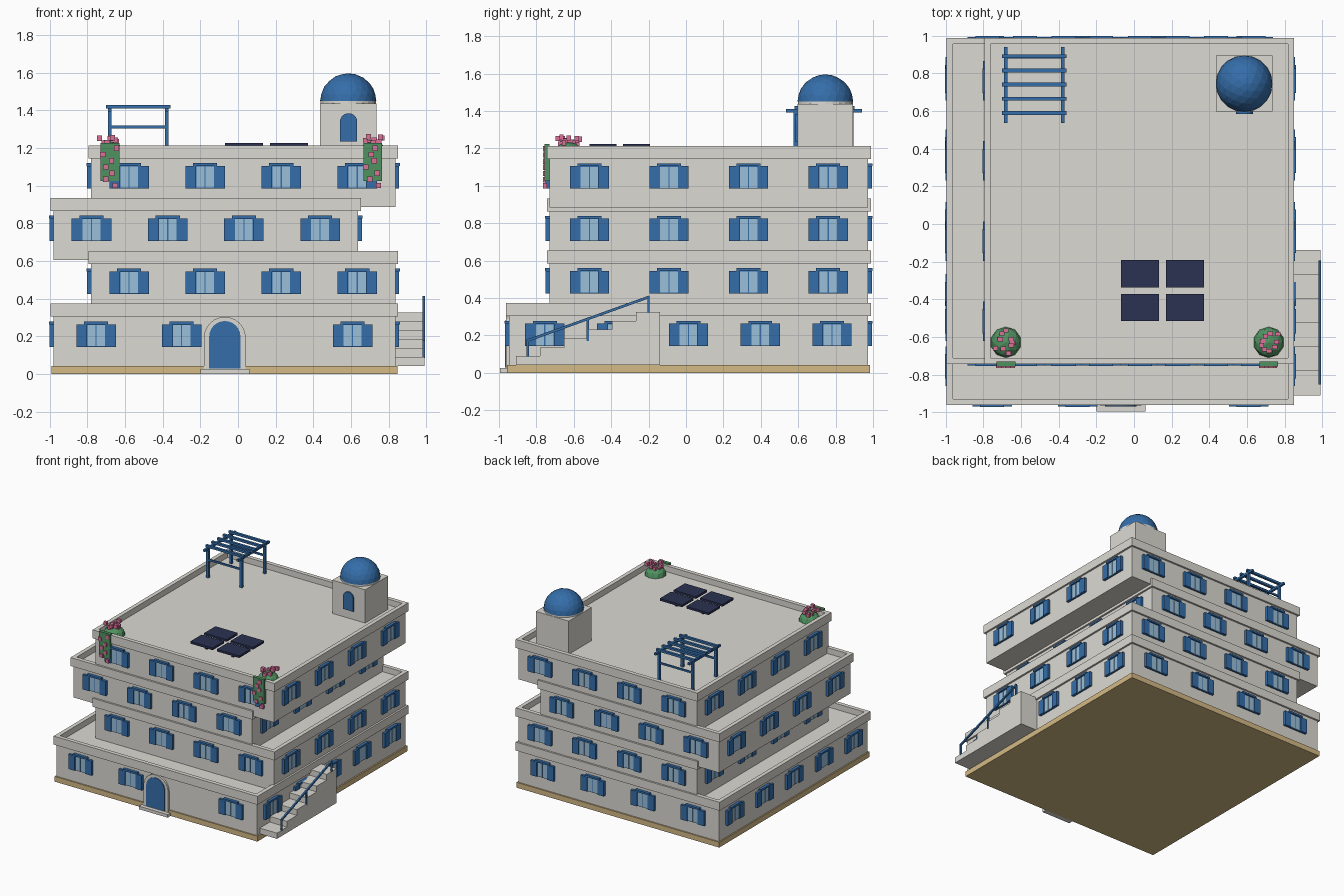
import bpy, bmesh, math, random
from mathutils import Matrix, Vector

if "Cube" in bpy.data.objects:
    bpy.data.objects.remove(bpy.data.objects["Cube"])

random.seed(4)


def material(name, r, g, b):
    m = bpy.data.materials.new(name)
    m.diffuse_color = (r, g, b, 1)
    m.use_nodes = True
    m.node_tree.nodes["Principled BSDF"].inputs["Base Color"].default_value = m.diffuse_color
    return m


WALL = material("plaster", 0.72, 0.70, 0.65)
SAND = material("sand_stone", 0.66, 0.49, 0.24)
BLUE = material("blue_paint", 0.035, 0.155, 0.40)
GLASS = material("pale_glass", 0.32, 0.52, 0.70)
PANEL = material("solar_navy", 0.024, 0.031, 0.085)
GREEN = material("leaf_green", 0.08, 0.29, 0.12)
PINK = material("blossom_pink", 0.72, 0.17, 0.33)


def finish(name, bm, mats):
    me = bpy.data.meshes.new(name)
    bm.to_mesh(me)
    bm.free()
    for m in mats:
        me.materials.append(m)
    ob = bpy.data.objects.new(name, me)
    bpy.context.collection.objects.link(ob)
    return ob


def add_box(bm, x0, x1, y0, y1, z0, z1, mi=0, frame=Matrix()):
    size = Matrix.Diagonal((x1 - x0, y1 - y0, z1 - z0, 1))
    mid = Matrix.Translation(((x0 + x1) / 2, (y0 + y1) / 2, (z0 + z1) / 2))
    verts = bmesh.ops.create_cube(bm, size=1, matrix=frame @ mid @ size)["verts"]
    for f in {f for v in verts for f in v.link_faces}:
        f.material_index = mi


def boxes(name, mat, *dims):
    bm = bmesh.new()
    for d in dims:
        add_box(bm, *d)
    return finish(name, bm, [mat])


def add_window(bm, frame):
    # local frame: x along the wall, -y outwards, z up from the sill
    add_box(bm, -0.05, 0.05, -0.010, 0.005, 0, 0.12, 0, frame)
    for s in (-1, 1):
        a, b = sorted((s * 0.003, s * 0.047))
        add_box(bm, a, b, -0.014, 0, 0.004, 0.117, 1, frame)
        a, b = sorted((s * 0.048, s * 0.105))
        add_box(bm, a, b, -0.021, 0, 0, 0.12, 0, frame)
    add_box(bm, -0.064, 0.064, -0.024, 0, 0.12, 0.135, 0, frame)


def arch(name, mat, cx, half, z0, spring, y0, y1):
    # arched slab from y0 (front) to y1
    bm = bmesh.new()
    pts = [(cx - half, z0), (cx + half, z0)]
    pts += [(cx + half * math.cos(a), spring + half * math.sin(a))
            for a in (math.pi * i / 12 for i in range(13))]
    face = bm.faces.new([bm.verts.new((x, y0, z)) for x, z in pts])
    ret = bmesh.ops.extrude_face_region(bm, geom=[face])
    new = [v for v in ret["geom"] if isinstance(v, bmesh.types.BMVert)]
    bmesh.ops.translate(bm, verts=new, vec=(0, y1 - y0, 0))
    bmesh.ops.recalc_face_normals(bm, faces=bm.faces)
    return finish(name, bm, [mat])


# Storeys: body, parapet ring and windows on all four walls
BACK = 0.973
storeys = [  # x0, x1, front y, bottom, side window count
    ("first", -0.98, 0.835, -0.947, 0.043, 5),
    ("second", -0.78, 0.835, -0.729, 0.325, 4),
    ("third", -0.98, 0.638, -0.729, 0.605, 4),
    ("fourth", -0.78, 0.835, -0.729, 0.885, 4),
]
for name, x0, x1, y0, z0, n_side in storeys:
    roof = 0.325 if name == "first" else z0 + 0.28
    boxes(name + "_storey", WALL, (x0, x1, y0, BACK, z0, roof))
    o, t, zb, zt = 0.015, 0.018, roof - 0.021, roof + 0.048
    boxes(name + "_parapet", WALL,
          (x0 - o, x1 + o, y0 - o, y0 + t, zb, zt),
          (x0 - o, x1 + o, BACK - t, BACK + o, zb, zt),
          (x0 - o, x0 + t, y0 + t, BACK - t, zb, zt),
          (x1 - t, x1 + o, y0 + t, BACK - t, zb, zt))
    bm = bmesh.new()
    sill = z0 + 0.1
    for i in range(4):
        x = x0 + (x1 - x0) * (i + 0.5) / 4
        if not (name == "first" and i == 2):
            add_window(bm, Matrix.Translation((x, y0, sill)))
        add_window(bm, Matrix.Translation((x, BACK, sill)) @ Matrix.Rotation(math.pi, 4, 'Z'))
    for i in range(n_side):
        y = y0 + (BACK - y0) * (i + 0.5) / n_side
        add_window(bm, Matrix.Translation((x1, y, sill)) @ Matrix.Rotation(math.pi / 2, 4, 'Z'))
        add_window(bm, Matrix.Translation((x0, y, sill)) @ Matrix.Rotation(-math.pi / 2, 4, 'Z'))
    finish(name + "_windows", bm, [BLUE, GLASS])

boxes("plinth", SAND, (-0.99, 0.846, -0.957, 0.984, 0, 0.043))

# Entrance
arch("door_surround", WALL, -0.07, 0.111, 0.025, 0.192, -0.963, -0.94)
arch("front_door", BLUE, -0.07, 0.083, 0.03, 0.198, -0.969, -0.95)
boxes("door_step", WALL, (-0.2, 0.06, -0.995, -0.94, 0, 0.025))

# Outside stair with handrail
RISE, GO = 0.047, 0.1285
boxes("outer_stair", WALL, *[(0.835, 0.99, -0.91 + i * GO, -0.91 + (i + 1) * GO,
                              0.043, 0.043 + (i + 1) * RISE) for i in range(6)])
bm = bmesh.new()
for y, za, zb in ((-0.846, 0.085, 0.175), (-0.525, 0.17, 0.29), (-0.2, 0.32, 0.405)):
    add_box(bm, 0.98, 0.993, y - 0.006, y + 0.006, za, zb)
a, b = Vector((0.9865, -0.85, 0.172)), Vector((0.9865, -0.195, 0.407))
rail = Matrix.Translation((a + b) / 2) @ Matrix.Rotation(math.atan2(b.z - a.z, b.y - a.y), 4, 'X')
h = (b - a).length / 2
add_box(bm, -0.0065, 0.0065, -h, h, -0.007, 0.007, 0, rail)
finish("handrail", bm, [BLUE])

# Domed roof room
CX, CY = 0.585, 0.745
boxes("roof_room", WALL, (CX - 0.149, CX + 0.149, CY - 0.149, CY + 0.149, 1.16, 1.437))
arch("roof_room_door", BLUE, CX + 0.002, 0.046, 1.234, 1.338, CY - 0.16, CY - 0.14)
bm = bmesh.new()
bmesh.ops.create_cone(bm, cap_ends=True, segments=24, radius1=0.147, radius2=0.147, depth=0.02,
                      matrix=Matrix.Translation((CX, CY, 1.446)))
finish("dome_drum", bm, [WALL])
bm = bmesh.new()
bmesh.ops.create_icosphere(bm, subdivisions=3, radius=0.15)
bmesh.ops.bisect_plane(bm, geom=bm.verts[:] + bm.edges[:] + bm.faces[:], plane_co=(0, 0, 0.004),
                       plane_no=(0, 0, 1), clear_inner=True)
bmesh.ops.translate(bm, verts=bm.verts, vec=(CX, CY, 1.446))
finish("dome", bm, [BLUE])

# Pergola
bm = bmesh.new()
for x in (-0.681, -0.378):
    for y in (0.585, 0.885):
        add_box(bm, x - 0.01, x + 0.01, y - 0.01, y + 0.01, 1.16, 1.4)
    add_box(bm, x - 0.009, x + 0.009, 0.535, 0.94, 1.393, 1.411)
for y in (0.585, 0.885):
    add_box(bm, -0.681, -0.378, y - 0.006, y + 0.006, 1.304, 1.318)
for i in range(5):
    y = 0.59 + i * 0.075
    add_box(bm, -0.702, -0.358, y - 0.01, y + 0.01, 1.409, 1.427)
finish("pergola", bm, [BLUE])

# Solar panels on short stands
bm = bmesh.new()
for x in (-0.07, 0.17):
    for y in (-0.516, -0.337):
        add_box(bm, x, x + 0.202, y, y + 0.145, 1.207, 1.225)
        add_box(bm, x + 0.09, x + 0.11, y + 0.06, y + 0.08, 1.16, 1.21)
finish("solar_panels", bm, [PANEL])

# Flowering bushes with trailing greenery over the front parapet
for side, x in (("left", -0.68), ("right", 0.715)):
    bm = bmesh.new()
    bmesh.ops.create_icosphere(bm, subdivisions=2, radius=0.082,
                               matrix=Matrix.Translation((x, -0.628, 1.165))
                               @ Matrix.Diagonal((1, 1, 0.85, 1)))
    finish(side + "_bush", bm, [GREEN])
    boxes(side + "_trailing_vine", GREEN, (x - 0.05, x + 0.05, -0.757, -0.73, 1.025, 1.225))
    bm = bmesh.new()
    s = 0.014
    spots = []
    for i in range(9):
        a, r = i * 2 * math.pi / 9 + random.uniform(-0.2, 0.2), random.uniform(0.03, 0.07)
        spots.append((x + r * math.cos(a), -0.628 + r * math.sin(a), random.uniform(1.215, 1.26)))
    for i in range(7):
        spots.append((x + (-1) ** i * random.uniform(0.005, 0.04), -0.754, 1.0 + i * 0.033))
    for px, py, pz in spots:
        add_box(bm, px - s, px + s, py - s * 0.8, py + s * 0.8, pz - s, pz + s)
    finish(side + "_blossoms", bm, [PINK])
